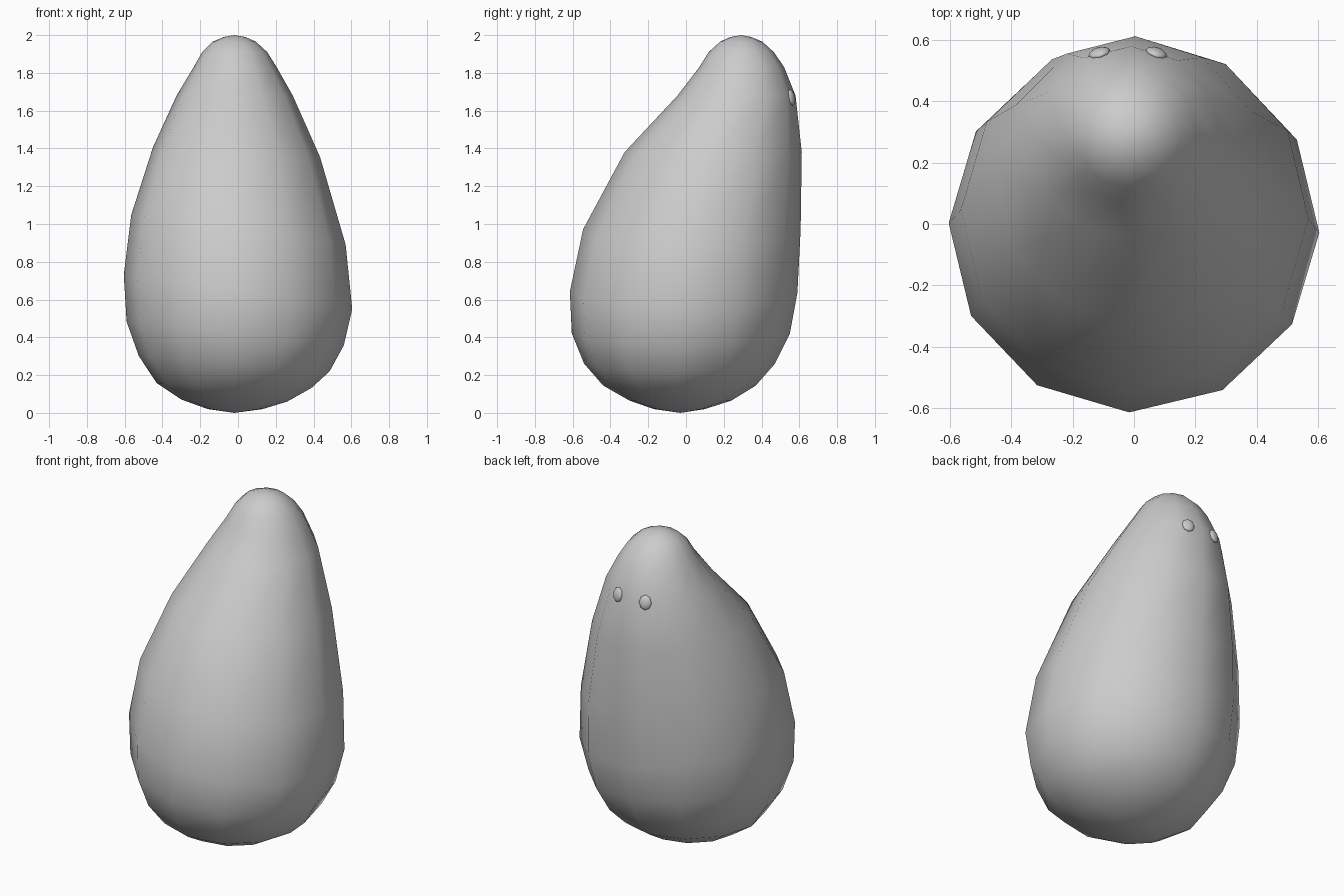
import bpy, bmesh, math
from mathutils import Vector

if "Cube" in bpy.data.objects:
    bpy.data.objects.remove(bpy.data.objects["Cube"])

SIDES = 12

# Body rings: height, y min, y max, x min, x max, sideways slope
RINGS = [
    (0.02, -0.17, 0.10, -0.16, 0.13, 0.00),
    (0.065, -0.30, 0.24, -0.30, 0.26, -0.02),
    (0.145, -0.44, 0.37, -0.43, 0.39, -0.03),
    (0.26, -0.54, 0.47, -0.525, 0.485, -0.08),
    (0.42, -0.605, 0.55, -0.59, 0.56, -0.11),
    (0.64, -0.615, 0.59, -0.605, 0.605, -0.15),
    (0.97, -0.545, 0.607, -0.565, 0.57, -0.14),
    (1.38, -0.325, 0.613, -0.45, 0.435, -0.06),
    (1.68, -0.045, 0.58, -0.325, 0.29, 0.00),
    (1.83, 0.07, 0.52, -0.235, 0.205, 0.00),
    (1.91, 0.12, 0.465, -0.19, 0.155, 0.00),
    (1.965, 0.18, 0.405, -0.135, 0.095, 0.00),
    (1.99, 0.235, 0.345, -0.075, 0.04, 0.00),
]


def finish(bm, name):
    bmesh.ops.recalc_face_normals(bm, faces=bm.faces)
    for f in bm.faces:
        f.smooth = True
    mesh = bpy.data.meshes.new(name)
    bm.to_mesh(mesh)
    bm.free()
    ob = bpy.data.objects.new(name, mesh)
    bpy.context.collection.objects.link(ob)
    return ob


# Leaning pear-shaped body, lofted through the rings
bm = bmesh.new()
loops = []
for z, y0, y1, x0, x1, slope in RINGS:
    cx, cy = (x0 + x1) / 2, (y0 + y1) / 2
    loop = []
    for i in range(SIDES):
        a = math.tau * i / SIDES - math.radians(1.5)
        dx = (x1 - x0) / 2 * math.cos(a)
        dy = (y1 - y0) / 2 * math.sin(a)
        loop.append(bm.verts.new((cx + dx, cy + dy, z + slope * dx)))
    loops.append(loop)
for lo, hi in zip(loops, loops[1:]):
    for i in range(SIDES):
        j = (i + 1) % SIDES
        bm.faces.new((lo[i], lo[j], hi[j], hi[i]))
for loop, tip in ((loops[0], (-0.02, -0.03, 0.0)), (loops[-1], (-0.02, 0.29, 2.0))):
    pole = bm.verts.new(tip)
    for i in range(SIDES):
        bm.faces.new((loop[i], loop[(i + 1) % SIDES], pole))
finish(bm, "body")

# Two small flattened eyes set into the face
for name, x, nx in (("left_eye", -0.113, -0.3), ("right_eye", 0.073, 0.35)):
    bm = bmesh.new()
    bmesh.ops.create_uvsphere(bm, u_segments=8, v_segments=6, radius=1)
    eye = finish(bm, name)
    eye.location = (x, 0.557, 1.67)
    eye.scale = (0.037, 0.044, 0.018)
    eye.rotation_euler = Vector((nx, 1.0, 0.22)).to_track_quat('Z', 'Y').to_euler()
